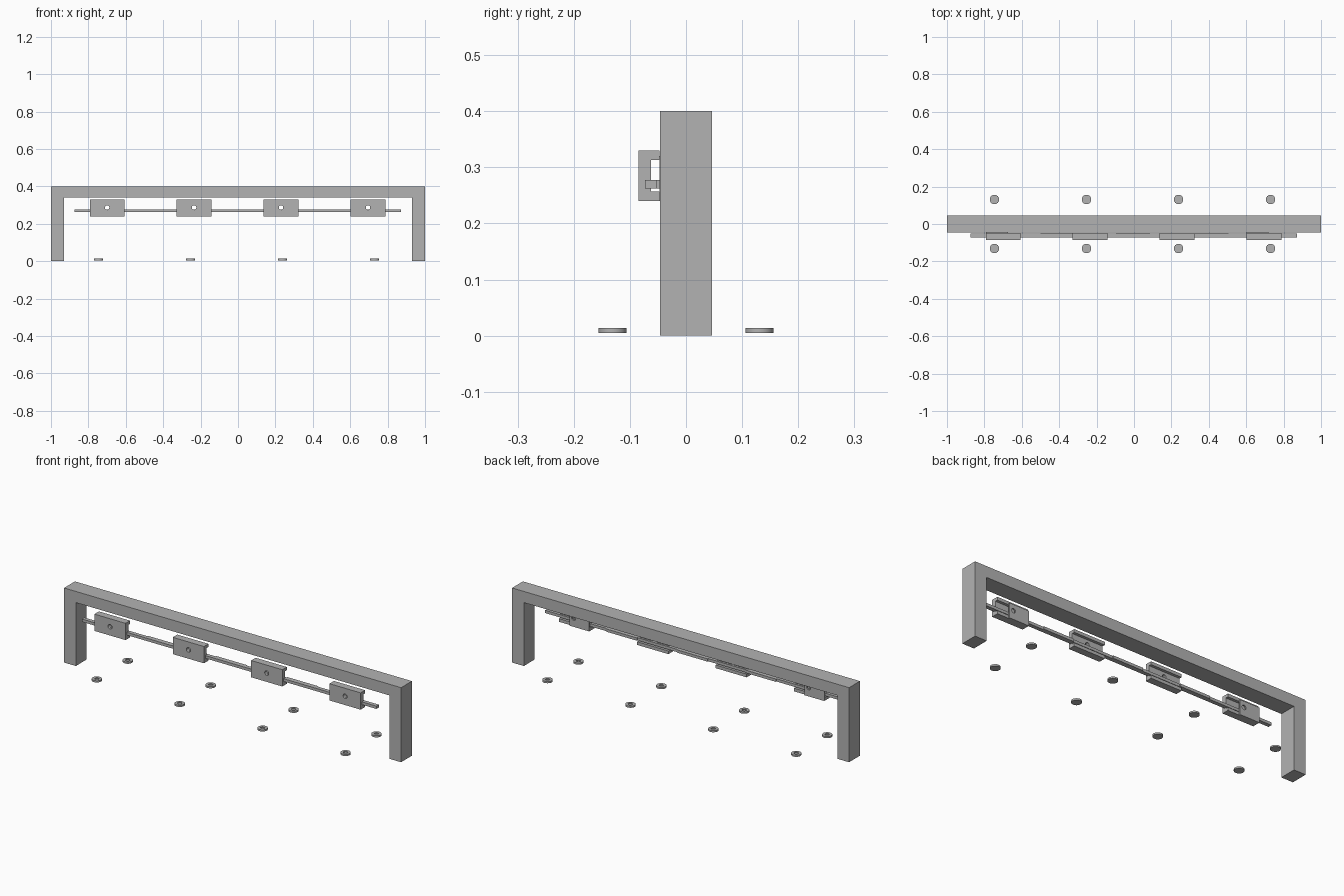
import bpy, bmesh, math

cube = bpy.data.objects.get("Cube")
if cube:
    bpy.data.objects.remove(cube, do_unlink=True)

GREY = (0.45, 0.45, 0.45, 1)
metal = bpy.data.materials.new("plain grey")
metal.use_nodes = True
metal.diffuse_color = GREY
metal.node_tree.nodes["Principled BSDF"].inputs["Base Color"].default_value = GREY


def finish(name, bm):
    bmesh.ops.recalc_face_normals(bm, faces=bm.faces)
    mesh = bpy.data.meshes.new(name)
    bm.to_mesh(mesh)
    bm.free()
    mesh.materials.append(metal)
    obj = bpy.data.objects.new(name, mesh)
    bpy.context.collection.objects.link(obj)
    return obj


def extrude(name, points, offset):
    """Extrude a closed outline along an offset."""
    bm = bmesh.new()
    face = bm.faces.new([bm.verts.new(p) for p in points])
    grown = bmesh.ops.extrude_face_region(bm, geom=[face], use_keep_orig=True)
    moved = [v for v in grown["geom"] if isinstance(v, bmesh.types.BMVert)]
    bmesh.ops.translate(bm, verts=moved, vec=offset)
    return finish(name, bm)


def box(name, x0, x1, y0, y1, z0, z1):
    return extrude(name, [(x0, y0, z0), (x1, y0, z0), (x1, y0, z1), (x0, y0, z1)],
                   (0, y1 - y0, 0))


def drill(obj, x, z):
    """Bore a round hole through a part from front to back."""
    ring = [(x + 0.012 * math.cos(a), -0.2, z + 0.012 * math.sin(a))
            for a in (math.tau * i / 24 for i in range(24))]
    cutter = extrude("hole_cutter", ring, (0, 0.4, 0))
    cutter.hide_render = True
    cutter.hide_viewport = True
    cut = obj.modifiers.new("hole", "BOOLEAN")
    cut.object = cutter
    cut.solver = "EXACT"


# Portal frame: two legs and a top beam in one outline
D = 0.046
outline = [(-1, 0), (-0.93, 0), (-0.93, 0.34), (0.93, 0.34),
           (0.93, 0), (1, 0), (1, 0.4), (-1, 0.4)]
extrude("frame", [(x, -D, z) for x, z in outline], (0, 2 * D, 0))

# Channel blocks with a grooved back and a bored hole
channel = [(-0.085, 0.24), (-0.047, 0.24), (-0.047, 0.257), (-0.062, 0.257),
           (-0.062, 0.313), (-0.047, 0.313), (-0.047, 0.33), (-0.085, 0.33)]
for i in range(4):
    x = -0.7 + 0.465 * i
    block = extrude(f"block_{i + 1}", [(x - 0.0925, y, z) for y, z in channel],
                    (0.185, 0, 0))
    drill(block, x, 0.287)
    # Backing plates on the two end blocks
    if i in (0, 3):
        plate = box(f"backing_plate_{i + 1}", x - 0.0925, x + 0.025,
                    -0.047, -0.04, 0.24, 0.32)
        drill(plate, x, 0.287)

# Long rail and its joint strips
box("rail", -0.875, 0.872, -0.073, -0.052, 0.262, 0.277)
for i, x in enumerate((-0.5, -0.095, 0.325)):
    box(f"joint_strip_{i + 1}", x, x + 0.18, -0.052, -0.047, 0.262, 0.277)


def lathe(name, profile, x, y, steps=32):
    """Spin a radius and height profile about a vertical axis."""
    bm = bmesh.new()
    verts = [bm.verts.new((r, 0, z)) for r, z in profile]
    edges = [bm.edges.new(pair) for pair in zip(verts, verts[1:])]
    bmesh.ops.spin(bm, geom=verts + edges, axis=(0, 0, 1), cent=(0, 0, 0),
                   angle=math.tau, steps=steps)
    bmesh.ops.remove_doubles(bm, verts=bm.verts, dist=1e-5)
    obj = finish(name, bm)
    obj.location = (x, y, 0)
    bpy.ops.object.select_all(action="DESELECT")
    obj.select_set(True)
    bpy.context.view_layer.objects.active = obj
    bpy.ops.object.shade_smooth_by_angle(angle=math.radians(30))


# Two rows of recessed discs
disc = [(0, 0.005), (0.025, 0.005), (0.025, 0.014), (0.011, 0.014),
        (0.011, 0.009), (0, 0.009)]
for side, y in (("front", -0.131), ("back", 0.131)):
    for i in range(4):
        lathe(f"{side}_disc_{i + 1}", disc, -0.746 + 0.492 * i, y)
